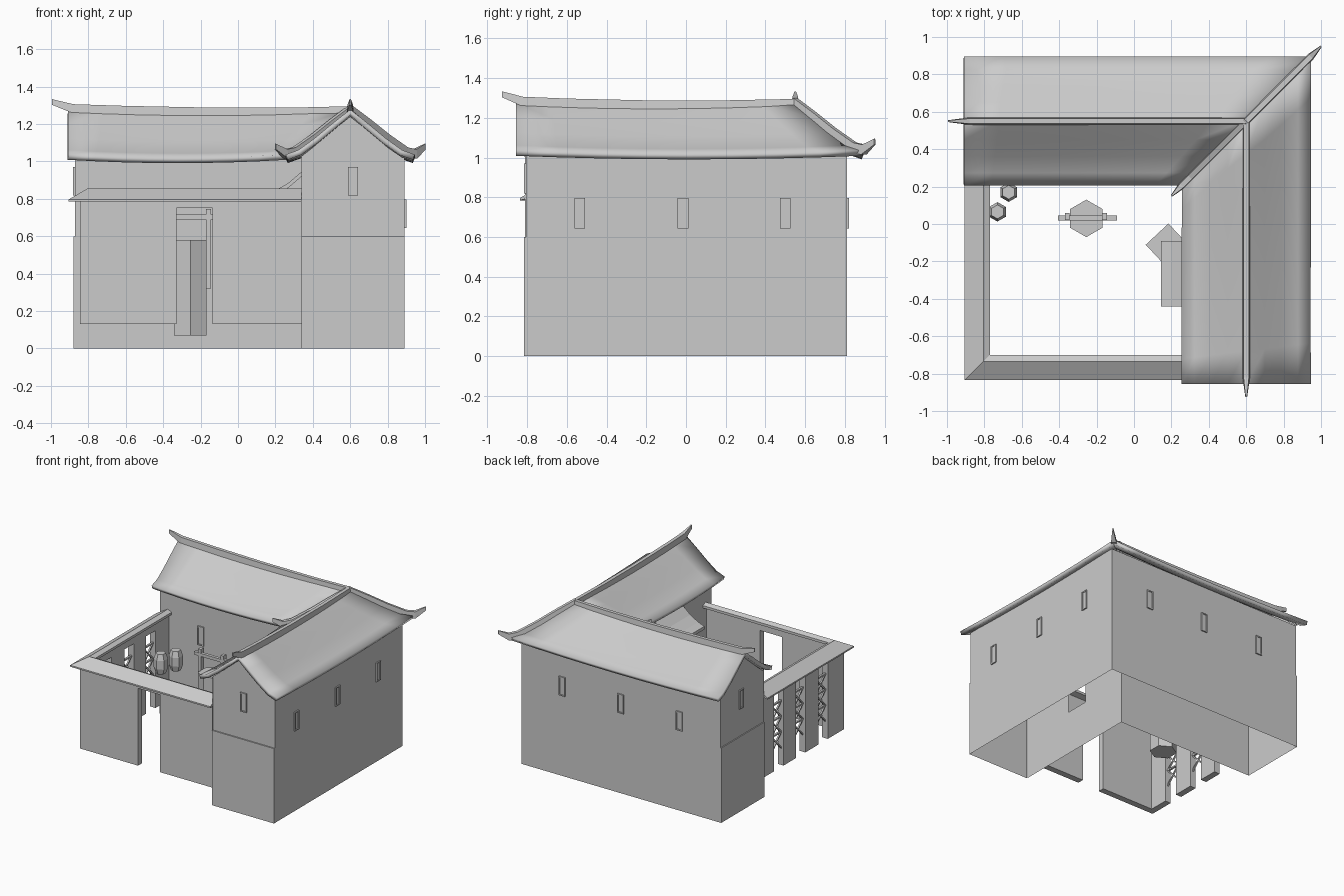
import bpy, math
from mathutils import Vector

if "Cube" in bpy.data.objects:
    bpy.data.objects.remove(bpy.data.objects["Cube"])

RX, RY = 0.6, 0.55            # ridge lines of the two wings


def mesh(name, verts, faces, solid=0):
    me = bpy.data.meshes.new(name)
    me.from_pydata([tuple(v) for v in verts], [], faces)
    ob = bpy.data.objects.new(name, me)
    bpy.context.collection.objects.link(ob)
    if solid:
        m = ob.modifiers.new("thickness", 'SOLIDIFY')
        m.thickness, m.offset = solid, 0
    return ob


def box(name, x0, x1, y0, y1, z0, z1):
    v = [(x, y, z) for z in (z0, z1) for x, y in ((x0, y0), (x1, y0), (x1, y1), (x0, y1))]
    return mesh(name, v, [(3, 2, 1, 0), (4, 5, 6, 7), (0, 1, 5, 4), (1, 2, 6, 5),
                          (2, 3, 7, 6), (3, 0, 4, 7)])


def loft(name, rings):
    n = len(rings[0])
    v = [p for r in rings for p in r]
    f = [(i * n + j, i * n + (j + 1) % n, (i + 1) * n + (j + 1) % n, (i + 1) * n + j)
         for i in range(len(rings) - 1) for j in range(n)]
    f += [tuple(range(n))[::-1], tuple(range(len(v) - n, len(v)))]
    return mesh(name, v, f)


def hexagon(name, x, y, levels):
    return loft(name, [[(x + r * math.cos(math.radians(60 * k + 30)),
                         y + r * math.sin(math.radians(60 * k + 30)), z)
                        for k in range(6)] for r, z in levels])


def bar(name, path, w=0.04, h=0.05, tip=0.25):
    """Rectangular beam following a path of top-centre points, pinched at the last point."""
    path = [Vector(p) for p in path]
    d = path[-1] - path[0]
    side = Vector((-d.y, d.x, 0)).normalized()
    rings = []
    for i, p in enumerate(path):
        s = side * w / 2 * (tip if i == len(path) - 1 else 1)
        hh = Vector((0, 0, h * (0.6 if i == len(path) - 1 else 1)))
        rings.append([p - s - hh, p + s - hh, p + s * 0.7, p - s * 0.7])
    return loft(name, rings)


# Wall shells, open underneath
H = 1.02
low = [(0.34, -0.815), (0.89, -0.815), (0.89, 0.81), (-0.88, 0.81), (-0.88, 0.26), (0.34, 0.26)]
high = [(0.34, -0.805), (0.89, -0.805), (0.89, 0.81), (-0.872, 0.81), (-0.872, 0.26), (0.34, 0.26)]
v = [(x, y, z) for ring, z in ((low, 0), (low, 0.6), (high, 0.6), (high, H)) for x, y in ring]
f = [(r * 6 + i, r * 6 + (i + 1) % 6, r * 6 + 6 + (i + 1) % 6, r * 6 + 6 + i)
     for r in range(3) for i in range(5)]
mesh("house_walls", v, f)
# Courtyard wall of the right wing, with a doorway
x = 0.34
D0, D1, Z0, Z1 = -0.34, -0.15, 0.35, 0.8
v, f = [], []
for a, b, c, d in ((-0.81, D0, 0, H), (D1, 0.26, 0, H), (D0, D1, 0, Z0), (D0, D1, Z1, H)):
    k = len(v)
    v += [(x, a, c), (x, a, d), (x, b, d), (x, b, c)]
    f.append((k, k + 1, k + 2, k + 3))
mesh("courtyard_wall", v, f)
# Gable triangles
rise = [(-0.27, H), (-0.2, 1.075), (-0.1, 1.16), (0, 1.24), (0.1, 1.16), (0.2, 1.075), (0.28, H)]
mesh("front_gable", [(RX + a, -0.805, z) for a, z in rise], [tuple(range(7))[::-1]])
mesh("left_gable", [(-0.872, RY + a, z) for a, z in rise], [tuple(range(7))])

# Curved tiled roofs, mitred on the diagonal
prof = [(-0.34, 1.015), (-0.27, 1.04), (-0.18, 1.105), (-0.09, 1.18), (0, 1.255),
        (0.09, 1.18), (0.18, 1.105), (0.27, 1.04), (0.34, 1.015)]
N = 8


def roof(name, start, ridge_end, place):
    v = []
    for o, z in prof:
        for i in range(N + 1):
            t = i / N
            v.append(place(start + (ridge_end + o - start) * t, o, z + 0.018 * (2 * t - 1) ** 2 - 0.01))
    n = N + 1
    f = [(r * n + i, r * n + i + 1, r * n + n + i + 1, r * n + n + i)
         for r in range(len(prof) - 1) for i in range(N)]
    ob = mesh(name, v, f, 0.03)
    ob.data.shade_smooth()
    bpy.context.view_layer.objects.active = ob
    ob.select_set(True)
    bpy.ops.object.shade_smooth_by_angle(angle=math.radians(30))
    ob.select_set(False)


roof("back_roof", -0.91, RX, lambda s, o, z: (s, RY + o, z))
roof("right_roof", -0.855, RY, lambda s, o, z: (RX + o, s, z))

# Ridge beams with upturned tips
bar("back_ridge", [(0.6, RY, 1.295), (0.3, RY, 1.288), (-0.15, RY, 1.288), (-0.6, RY, 1.297),
                   (-0.88, RY, 1.306), (-0.995, RY, 1.333)])
bar("right_ridge", [(RX, 0.55, 1.295), (RX, 0.2, 1.288), (RX, -0.2, 1.288), (RX, -0.6, 1.297),
                    (RX, -0.82, 1.306), (RX, -0.925, 1.333)])
for name, s in (("hip_ridge", 1), ("valley_ridge", -1)):
    bar(name, [(RX + s * a, RY + s * a, z) for a, z in
               ((0, 1.3), (0.1, 1.225), (0.2, 1.145), (0.3, 1.075), (0.345, 1.065), (0.4, 1.095))])


# Framed windows
def window(x, y, z, along_x):
    w, h, d, t = 0.027, 0.076, 0.01, 0.009
    for a0, a1, c0, c1, dd in ((-w, -w + t, -h, h, d), (w - t, w, -h, h, d),
                               (-w + t, w - t, -h, -h + t, d), (-w + t, w - t, h - t, h, d),
                               (-w + t, w - t, -h + t, h - t, d * 0.4)):
        if along_x:
            box("window_frame", x + a0, x + a1, y - dd, y + dd, z + c0, z + c1)
        else:
            box("window_frame", x - dd, x + dd, y + a0, y + a1, z + c0, z + c1)


for p in (-0.535, -0.015, 0.5):
    window(0.89, p, 0.72, False)
for p in (-0.51, 0.01, 0.53):
    window(p, 0.81, 0.72, True)
for p in (-0.51, 0.01):
    window(p, 0.26, 0.72, True)
window(0.615, -0.805, 0.895, True)
window(-0.872, 0.55, 0.895, False)

# Front courtyard wall with gateway
YA, YB = -0.795, -0.745
box("front_wall_left", -0.845, -0.33, YA, YB, 0.13, 0.82)
box("front_wall_right", -0.135, 0.34, YA, YB, 0.13, 0.82)
box("gate_lintel", -0.33, -0.135, YA, YB, 0.75, 0.82)

# Left courtyard wall with latticed slots
XA, XB = -0.845, -0.795
edge = YB
for c in (-0.53, -0.245, 0.03):
    g = 0.06
    box("side_wall", XA, XB, edge, c - g, 0.13, 0.82)
    box("slot_lintel", XA, XB, c - g, c + g, 0.75, 0.82)
    for k in range(3):
        z0, z1 = 0.27 + 0.125 * k, 0.395 + 0.125 * k
        box("lattice_rail", -0.828, -0.812, c - g, c + g, z1 - 0.005, z1 + 0.007)
        for s in (-1, 1):
            q = [(c - s * g, z0), (c + s * g, z1)]
            loft("lattice_bar", [[(-0.826, y, z - 0.007), (-0.814, y, z - 0.007),
                                  (-0.814, y, z + 0.007), (-0.826, y, z + 0.007)] for y, z in q])
    edge = c + g
box("side_wall", XA, XB, edge, 0.26, 0.13, 0.82)

# Sloped coping turning the corner
cop = [(0.065, 0.785), (0.065, 0.797), (-0.035, 0.855), (-0.07, 0.84), (-0.07, 0.82)]
loft("wall_coping", [[(0.34, -0.77 - o, z) for o, z in cop],
                     [(-0.84 - o, -0.77 - o, z) for o, z in cop],
                     [(-0.84 - o, 0.26, z) for o, z in cop]])

# Well with windlass frame
hexagon("well", -0.255, 0.03, [(0.1, 0.07), (0.1, 0.58)])
box("well_beam", -0.405, -0.09, 0.02, 0.045, 0.69, 0.715)
for x in (-0.37, -0.17):
    box("well_post", x, x + 0.025, 0.022, 0.06, 0.32, 0.745)

# Barrels and crate
for x, y in ((-0.67, 0.17), (-0.73, 0.065)):
    hexagon("barrel", x, y, [(0.037, 0.44), (0.052, 0.485), (0.052, 0.555), (0.037, 0.6)])
crate = box("crate", -0.083, 0.083, -0.083, 0.083, 0.42, 0.58)
crate.location = (0.18, -0.115, 0)
crate.rotation_euler.z = math.radians(43)

# Curved canopy above the courtyard door
can = [(0.145, 0.825), (0.2, 0.845), (0.27, 0.885), (0.34, 0.945)]
loft("door_canopy", [[(x, y, z) for x, z in can] + [(x, y, z - 0.025) for x, z in can[::-1]]
                     for y in (-0.44, -0.09)])
